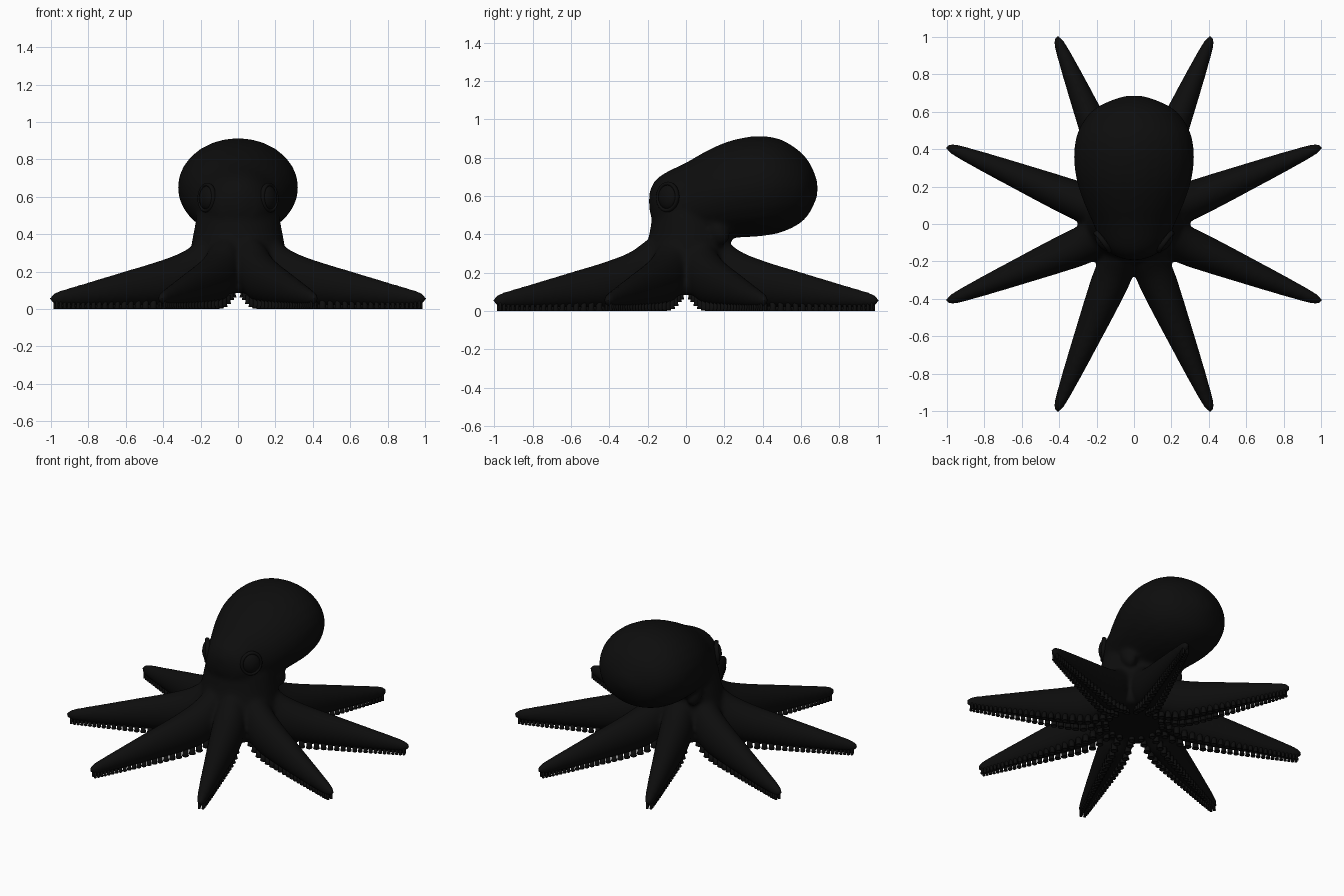
import bpy, bmesh, math
from mathutils import Vector, Matrix

cube = bpy.data.objects.get("Cube")
if cube:
    bpy.data.objects.remove(cube, do_unlink=True)

# Single near-black skin colour
skin = bpy.data.materials.new("black_skin")
skin.use_nodes = True
skin.diffuse_color = (0.004, 0.004, 0.004, 1)
skin.node_tree.nodes["Principled BSDF"].inputs["Base Color"].default_value = (0.004, 0.004, 0.004, 1)


def add_object(name, bm):
    bmesh.ops.recalc_face_normals(bm, faces=bm.faces[:])
    for f in bm.faces:
        f.smooth = True
    mesh = bpy.data.meshes.new(name)
    bm.to_mesh(mesh)
    bm.free()
    mesh.materials.append(skin)
    ob = bpy.data.objects.new(name, mesh)
    bpy.context.collection.objects.link(ob)
    return ob


def loft(bm, rings):
    """Closed skin through rings of points with equal counts."""
    rows = [[bm.verts.new(p) for p in ring] for ring in rings]
    n = len(rows[0])
    for a, b in zip(rows, rows[1:]):
        for i in range(n):
            j = (i + 1) % n
            bm.faces.new((a[i], a[j], b[j], b[i]))
    bm.faces.new(rows[0])
    bm.faces.new(rows[-1])


def ellipse(centre, u, v, n=28):
    return [centre + u * math.cos(math.tau * i / n) + v * math.sin(math.tau * i / n) for i in range(n)]


def smooth_sample(table, t):
    """Catmull-Rom style lookup of the values in table rows at key t."""
    k = max(0, min(len(table) - 2, sum(row[0] <= t for row in table) - 1))
    p = [table[max(0, min(len(table) - 1, k + d))] for d in (-1, 0, 1, 2)]
    h = p[2][0] - p[1][0]
    s = (t - p[1][0]) / h
    out = []
    for c in range(1, len(table[0])):
        m1 = (p[2][c] - p[0][c]) / (p[2][0] - p[0][0]) * h
        m2 = (p[3][c] - p[1][c]) / (p[3][0] - p[1][0]) * h
        out.append((2*s**3 - 3*s*s + 1) * p[1][c] + (s**3 - 2*s*s + s) * m1
                   + (3*s*s - 2*s**3) * p[2][c] + (s**3 - s*s) * m2)
    return out


X, Y, Z = Vector((1, 0, 0)), Vector((0, 1, 0)), Vector((0, 0, 1))
ARM_ANGLES = [math.radians(22.5 + 45 * k) for k in range(8)]

# Arm: distance from centre, half width, bottom z, top z
ARM = [(0.10, 0.070, 0.095, 0.40), (0.20, 0.095, 0.075, 0.38), (0.30, 0.102, 0.035, 0.315),
       (0.43, 0.094, 0.022, 0.265), (0.65, 0.073, 0.018, 0.203), (0.87, 0.051, 0.018, 0.142),
       (1.00, 0.036, 0.020, 0.107), (1.06, 0.026, 0.024, 0.088), (1.088, 0.012, 0.038, 0.070)]

# Head and mantle: y, bottom z, top z, half width
MANTLE = [(-0.192, 0.53, 0.62, 0.04), (-0.17, 0.45, 0.67, 0.105), (-0.12, 0.40, 0.715, 0.165),
          (0.0, 0.36, 0.775, 0.218), (0.1, 0.37, 0.832, 0.262), (0.2, 0.38, 0.878, 0.298),
          (0.3, 0.385, 0.905, 0.318), (0.4, 0.392, 0.913, 0.320), (0.5, 0.412, 0.893, 0.297),
          (0.6, 0.462, 0.828, 0.230), (0.65, 0.52, 0.765, 0.150), (0.685, 0.60, 0.68, 0.05)]

# Web and neck: z, radius, y offset
NECK = [(0.085, 0.245, 0.0), (0.13, 0.265, 0.0), (0.2, 0.255, 0.0), (0.3, 0.228, 0.01),
        (0.4, 0.212, 0.02), (0.5, 0.195, 0.02), (0.58, 0.16, 0.02)]

# Body: overlapping lofts fused into one skin
bm = bmesh.new()
steps = 40
rings = []
for i in range(steps + 1):
    y = MANTLE[0][0] + (MANTLE[-1][0] - MANTLE[0][0]) * i / steps
    lo, hi, w = smooth_sample(MANTLE, y)
    rings.append(ellipse(Vector((0, y, (lo + hi) / 2)), X * w, Z * ((hi - lo) / 2)))
loft(bm, rings)
loft(bm, [ellipse(Vector((0, dy, z)), X * r * 1.13, Y * r) for z, r, dy in NECK])
for a in ARM_ANGLES:
    out, side = Vector((math.cos(a), math.sin(a), 0)), Vector((-math.sin(a), math.cos(a), 0))
    rings = []
    for i in range(steps + 1):
        r = ARM[0][0] + (ARM[-1][0] - ARM[0][0]) * i / steps
        w, lo, hi = smooth_sample(ARM, r)
        rings.append(ellipse(out * r + Z * ((lo + hi) / 2), side * w, Z * ((hi - lo) / 2)))
    loft(bm, rings)
# Mantle opening folds at both sides of the neck
for s in (1, -1):
    bmesh.ops.create_uvsphere(bm, u_segments=20, v_segments=12, radius=1, matrix=Matrix.LocRotScale(
        Vector((s * 0.185, 0.17, 0.415)), Matrix.Rotation(0.5, 3, 'X'), Vector((0.045, 0.05, 0.075))))
body = add_object("body", bm)
remesh = body.modifiers.new("fuse", 'REMESH')
remesh.mode = 'VOXEL'
remesh.voxel_size = 0.014
remesh.use_smooth_shade = True
soften = body.modifiers.new("soften", 'SMOOTH')
soften.factor = 0.5
soften.iterations = 10

# Suckers: two rows of small cups under every arm
for k, a in enumerate(ARM_ANGLES):
    bm = bmesh.new()
    r = 0.17
    while r < 1.06:
        w, lo, hi = smooth_sample(ARM, r)
        size = 0.19 * w + 0.004
        for s in (1, -1):
            base = Matrix.Rotation(a, 3, 'Z') @ Vector((r, s * 0.44 * w, max(0, lo - 0.022)))
            cup = [(0.1, 0.009), (0.6, 0.007), (0.85, 0.0), (1.0, 0.003), (0.8, 0.016), (0.8, 0.05)]
            loft(bm, [ellipse(base + Z * h, X * size * q, Y * size * q, 10) for q, h in cup])
        r += size * 2.15
    add_object(f"suckers_{k + 1}", bm)

# Eyes: flattened balls facing outward and forward, with a lid ring
for s, label in ((1, "left"), (-1, "right")):
    normal = Vector((s * 0.80, -0.60, 0.05)).normalized()
    place = Vector((s * 0.162, -0.092, 0.595))
    rot = normal.to_track_quat('Z', 'Y')
    bm = bmesh.new()
    bmesh.ops.create_uvsphere(bm, u_segments=24, v_segments=14, radius=1,
                              matrix=Matrix.LocRotScale(place, rot, Vector((0.060, 0.066, 0.036))))
    add_object(f"{label}_eye", bm)
    bm = bmesh.new()
    n, m = 28, 10
    grid = []
    for i in range(n):
        t = math.tau * i / n
        d = Vector((math.cos(t) * 0.062, math.sin(t) * 0.070, 0))
        grid.append([bm.verts.new(place + rot @ p) for p in
                     ellipse(d + Z * 0.006, d.normalized() * 0.010, Z * 0.014, m)])
    for i in range(n):
        for j in range(m):
            bm.faces.new((grid[i][j], grid[(i + 1) % n][j],
                          grid[(i + 1) % n][(j + 1) % m], grid[i][(j + 1) % m]))
    add_object(f"{label}_eyelid", bm)
